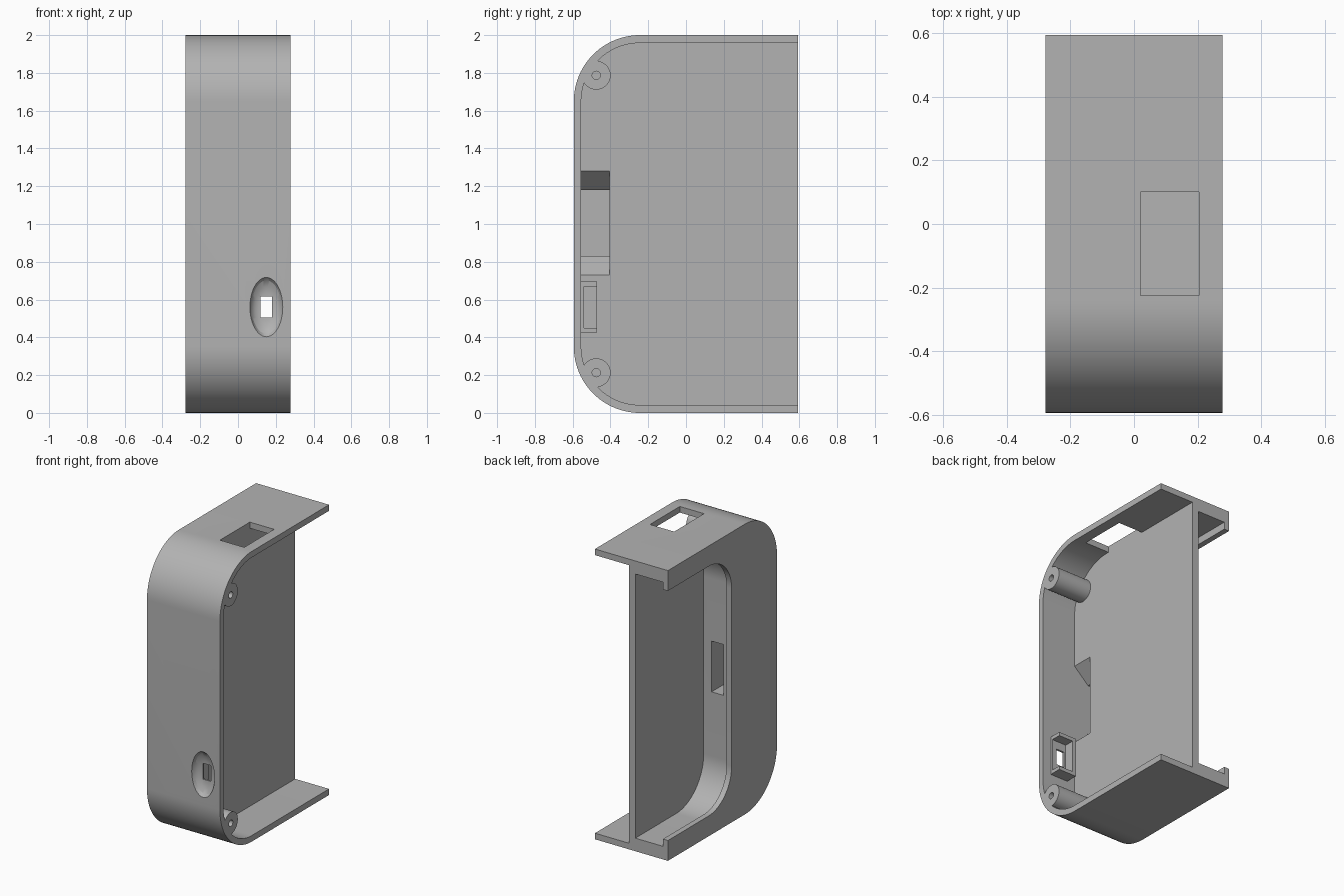
import bpy, bmesh, math

cube = bpy.data.objects.get("Cube")
if cube:
    bpy.data.objects.remove(cube, do_unlink=True)

W, D, MID = 0.278, 0.594, 1.0   # half width, half depth, middle height
PANEL = 0.02                    # outer face of the partition

grey = bpy.data.materials.new("plain grey")
grey.use_nodes = True
colour = (0.45, 0.45, 0.45, 1)
grey.diffuse_color = colour
grey.node_tree.nodes["Principled BSDF"].inputs["Base Color"].default_value = colour


def loft(name, rings):
    """Closed solid through matching rings of points."""
    bm = bmesh.new()
    loops = [[bm.verts.new(p) for p in ring] for ring in rings]
    bm.faces.new(loops[0])
    bm.faces.new(loops[-1])
    n = len(loops[0])
    for a, b in zip(loops, loops[1:]):
        for i in range(n):
            j = (i + 1) % n
            bm.faces.new((a[i], a[j], b[j], b[i]))
    bmesh.ops.recalc_face_normals(bm, faces=bm.faces)
    mesh = bpy.data.meshes.new(name)
    bm.to_mesh(mesh)
    bm.free()
    mesh.materials.append(grey)
    obj = bpy.data.objects.new(name, mesh)
    bpy.context.collection.objects.link(obj)
    return obj


def arch(name, x0, x1, front, back, low, radius, steps=24):
    """D-shaped slab: rounded at the front, square at the back."""
    high = 2 * MID - low
    pts = [(back, low), (back, high)]
    for cz, start in ((high - radius, 90), (low + radius, 180)):
        for i in range(steps + 1):
            a = math.radians(start + 90 * i / steps)
            pts.append((front + radius + radius * math.cos(a), cz + radius * math.sin(a)))
    return loft(name, [[(x, y, z) for y, z in pts] for x in (x0, x1)])


def rect(x, y0, y1, z0, z1):
    return [(x, y0, z0), (x, y1, z0), (x, y1, z1), (x, y0, z1)]


def box(name, x0, x1, y0, y1, z0, z1):
    return loft(name, [rect(x, y0, y1, z0, z1) for x in (x0, x1)])


def rod(name, x0, x1, y, z, r, n=40):
    circle = [(y + r * math.cos(2 * math.pi * i / n), z + r * math.sin(2 * math.pi * i / n))
              for i in range(n)]
    return loft(name, [[(x, a, b) for a, b in circle] for x in (x0, x1)])


def combine(target, tool, operation="DIFFERENCE"):
    mod = target.modifiers.new(tool.name, "BOOLEAN")
    mod.operation, mod.solver, mod.object = operation, "EXACT", tool
    bpy.context.view_layer.objects.active = target
    bpy.ops.object.modifier_apply(modifier=mod.name)
    bpy.data.objects.remove(tool, do_unlink=True)


# Rounded body with a thin-walled bay on one side of the partition
body = arch("housing", -W, W, -D, D, 0, 0.35)
combine(body, arch("bay", PANEL, 0.5, -0.555, 0.8, 0.042, 0.31))

# Pocket and its narrower lipped opening on the other side
combine(body, arch("pocket", -0.24, -0.03, -0.15, 0.8, 0.09, 0.3))
combine(body, arch("opening", -0.5, -0.2, -0.1, 0.8, 0.14, 0.25))

# Screw posts in the rounded corners
for z in (0.213, 1.787):
    combine(body, rod("post", 0, W, -0.475, z, 0.076), "UNION")
    combine(body, rod("screw_hole", 0.05, 0.5, -0.475, z, 0.022, 24))

# Tapered cable duct through the partition, and its slot into the pocket
combine(body, loft("duct", [rect(0.05, -0.555, -0.405, 0.71, 1.295),
                            rect(PANEL, -0.555, -0.405, 0.73, 1.28),
                            rect(-0.09, -0.555, -0.405, 0.83, 1.18),
                            rect(-0.18, -0.555, -0.405, 0.83, 1.18)]))
combine(body, box("slot", -0.18, -0.09, -0.45, -0.1, 0.83, 1.18))

# Window in the top wall
combine(body, box("window", PANEL, 0.205, -0.225, 0.10, 1.9, 2.1))

# Socket holder behind the front wall
combine(body, box("holder", 0.08, 0.215, -0.57, -0.472, 0.425, 0.695), "UNION")
combine(body, box("holder_recess", 0.105, 0.3, -0.54, -0.4, 0.45, 0.67))

# Oval dished recess in the front, with the socket hole
rings = []
for y, s in ((-0.62, 1.0), (-D, 1.0), (-0.575, 0.9), (-0.56, 0.7), (-0.553, 0.45)):
    rings.append([(0.15 + 0.087 * s * math.cos(2 * math.pi * i / 48), y,
                   0.56 + 0.157 * s * math.sin(2 * math.pi * i / 48)) for i in range(48)])
combine(body, loft("dish", rings))
combine(body, box("socket_hole", 0.12, 0.18, -0.7, -0.4, 0.505, 0.615))

# Smooth curves, crisp edges
bpy.ops.object.select_all(action="DESELECT")
body.select_set(True)
bpy.context.view_layer.objects.active = body
bpy.ops.object.shade_smooth_by_angle(angle=math.radians(25))
